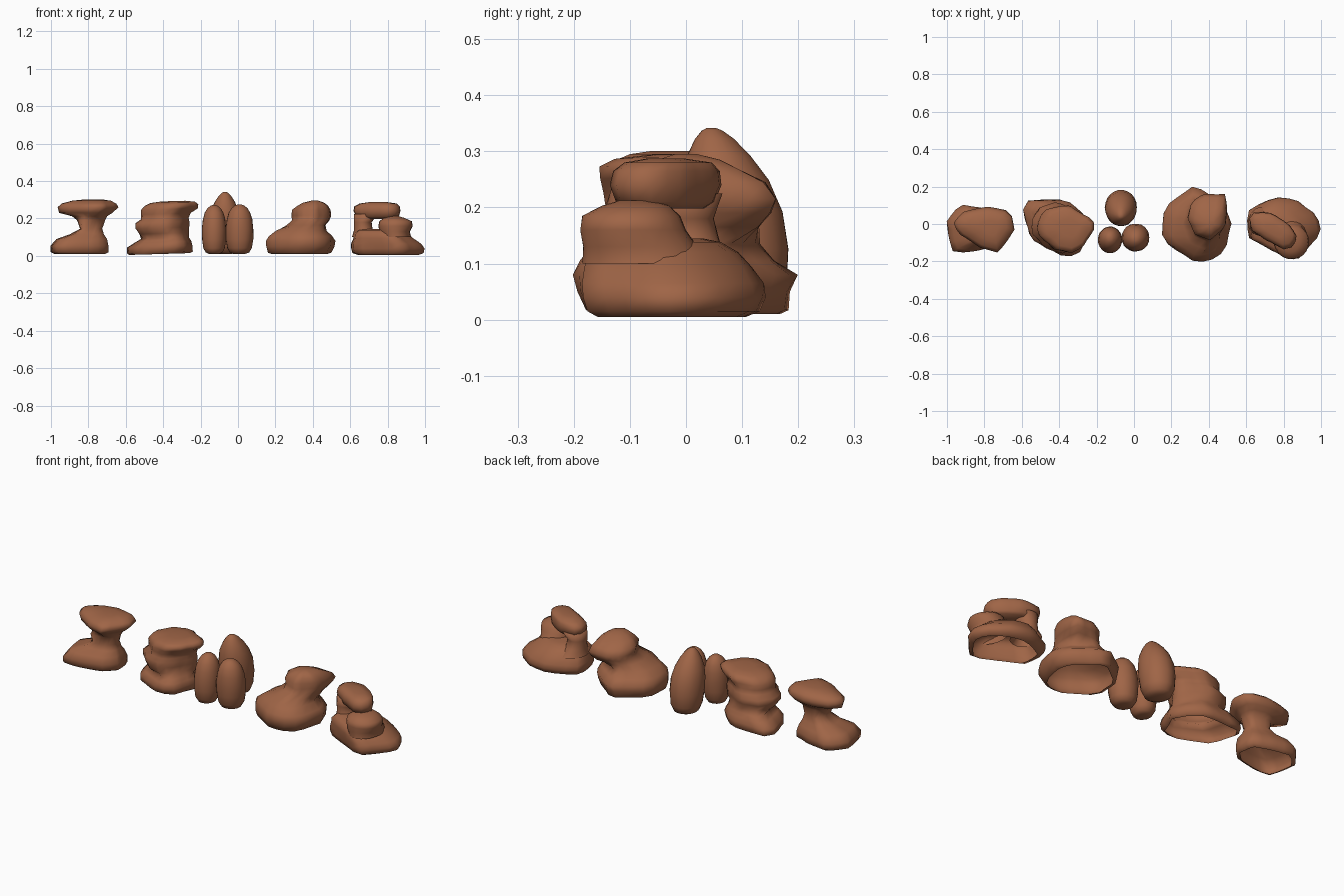
import bpy, bmesh, math, random
from mathutils import Vector

random.seed(4)
SIDES = 22

rock = bpy.data.materials.new("rock_brown")
rock.diffuse_color = (0.35, 0.13, 0.062, 1)


def outline(points):
    """Resample a polygon evenly by angle, scaled to its -1..1 bounding box."""
    xs, ys = [p[0] for p in points], [p[1] for p in points]
    c = Vector(((min(xs) + max(xs)) / 2, (min(ys) + max(ys)) / 2))
    h = Vector(((max(xs) - min(xs)) / 2, (max(ys) - min(ys)) / 2))
    pts = [Vector(((x - c.x) / h.x, (y - c.y) / h.y)) for x, y in points]
    out = []
    for i in range(SIDES):
        a = 2 * math.pi * i / SIDES
        d = Vector((math.cos(a), math.sin(a)))
        best = 0.0
        for p, q in zip(pts, pts[1:] + pts[:1]):
            e = q - p
            det = d.x * e.y - d.y * e.x
            if abs(det) < 1e-9:
                continue
            t = (p.x * e.y - p.y * e.x) / det
            s = (p.x * d.y - p.y * d.x) / det
            if t > 0 and -1e-6 <= s <= 1 + 1e-6:
                best = max(best, t)
        out.append(d * best)
    return out


ROUND = [Vector((math.cos(2 * math.pi * i / SIDES), math.sin(2 * math.pi * i / SIDES)))
         for i in range(SIDES)]


def stack(name, rings, low=ROUND, high=None, split=9.0, rough=0.015, tilt=(0, 0), hollow=False):
    """Loft rings (z, x0, x1, y0, y1); outline changes from low to high above split."""
    bm = bmesh.new()
    rows = []
    for z, x0, x1, y0, y1 in rings:
        shape = high if high and z > split else low
        cx, cy, rx, ry = (x0 + x1) / 2, (y0 + y1) / 2, (x1 - x0) / 2, (y1 - y0) / 2
        row = []
        for u in shape:
            k = 1 + random.uniform(-rough, rough)
            dx, dy = rx * u.x * k, ry * u.y * k
            row.append(bm.verts.new((cx + dx, cy + dy, z + tilt[0] * dx + tilt[1] * dy)))
        rows.append(row)
    for a, b in zip(rows, rows[1:]):
        for i in range(SIDES):
            j = (i + 1) % SIDES
            bm.faces.new((a[i], a[j], b[j], b[i]))
    if not hollow:
        bm.faces.new(rows[0][::-1])
    bm.faces.new(rows[-1])
    me = bpy.data.meshes.new(name)
    bm.to_mesh(me)
    bm.free()
    me.materials.append(rock)
    for f in me.polygons:
        f.use_smooth = True
    ob = bpy.data.objects.new(name, me)
    bpy.context.collection.objects.link(ob)
    return ob


# Mushroom rock: broad foot, thin neck, flat cap (open underneath)
foot = outline([(-1, .02), (-.93, .10), (-.8, .08), (-.70, .04), (-.69, -.06),
                (-.75, -.12), (-.9, -.15), (-.97, -.14), (-.99, -.08)])
cap = outline([(-.97, .0), (-.93, .06), (-.8, .095), (-.66, .07), (-.645, -.03),
               (-.73, -.145), (-.82, -.12), (-.93, -.05)])
stack("mushroom_rock", [
    (.01, -.98, -.71, -.13, .08), (.02, -1, -.69, -.15, .10), (.055, -1, -.69, -.155, .105),
    (.09, -.97, -.70, -.14, .085), (.115, -.90, -.715, -.10, .055), (.145, -.845, -.725, -.085, .04),
    (.19, -.86, -.71, -.09, .04), (.212, -.89, -.70, -.11, .055), (.23, -.96, -.67, -.135, .08),
    (.26, -.97, -.64, -.155, .095), (.28, -.95, -.65, -.135, .08), (.295, -.89, -.68, -.10, .06),
    (.301, -.83, -.72, -.06, .02)],
    foot, cap, .2, hollow=True)

# Layered rock: several ledges with shallow grooves (open underneath)
foot = outline([(-.59, .08), (-.57, .125), (-.36, .13), (-.28, .06), (-.24, -.02),
                (-.27, -.10), (-.30, -.17), (-.4, -.16), (-.55, -.08)])
cap = outline([(-.51, .0), (-.47, .07), (-.36, .10), (-.29, .06), (-.22, .02), (-.215, -.02),
               (-.28, -.12), (-.34, -.15), (-.42, -.13), (-.5, -.06)])
stack("layered_rock", [
    (.01, -.58, -.26, -.15, .11), (.018, -.595, -.245, -.165, .13), (.05, -.59, -.24, -.175, .13),
    (.075, -.55, -.25, -.165, .12), (.095, -.52, -.265, -.145, .105), (.12, -.53, -.26, -.15, .105),
    (.15, -.55, -.26, -.155, .115), (.18, -.55, -.255, -.16, .12), (.20, -.52, -.26, -.145, .105),
    (.225, -.52, -.25, -.145, .10), (.25, -.52, -.215, -.155, .105), (.272, -.50, -.21, -.155, .10),
    (.286, -.47, -.23, -.13, .08), (.293, -.41, -.28, -.07, .03)],
    foot, cap, .11, rough=.025, tilt=(.03, 0), hollow=True)

# Cluster of three upright boulders: (height, radius) profile, blunt or pointed
blunt = [(0, .4), (.03, .7), (.12, .9), (.3, 1), (.5, 1.02), (.7, .94), (.84, .78),
         (.93, .56), (.985, .3), (1, .12)]
pointed = [(0, .45), (.04, .75), (.15, .93), (.35, 1.02), (.55, 1), (.72, .86), (.85, .62),
           (.94, .38), (.985, .2), (1, .08)]
for name, profile, top, cx, cy, rx, ry, lean in [
        ("left_boulder", blunt, .272, -.128, -.087, .064, .07, .01),
        ("right_boulder", blunt, .275, .008, -.07, .073, .073, -.01),
        ("back_boulder", pointed, .342, -.07, .095, .084, .092, -.05)]:
    stack(name, [(.01 + (top - .01) * t, cx - rx * r, cx + rx * r,
                  cy + lean * t * t - ry * r, cy + lean * t * t + ry * r)
                 for t, r in profile])

# Sloped rock: wide ledge with a knob on top (open underneath)
foot = outline([(.155, -.06), (.165, .09), (.33, .21), (.41, .15), (.475, .10), (.52, .02),
                (.49, -.11), (.45, -.18), (.33, -.2), (.19, -.11)])
knob = outline([(.29, .04), (.31, .12), (.37, .16), (.485, .16), (.50, .09), (.49, -.01),
                (.41, -.08), (.33, -.05)])
stack("sloped_rock", [
    (.01, .18, .48, -.17, .18), (.017, .16, .50, -.185, .195), (.05, .15, .52, -.20, .20),
    (.08, .15, .525, -.205, .21), (.105, .165, .51, -.195, .17), (.135, .205, .475, -.17, .14),
    (.165, .26, .47, -.135, .13), (.19, .288, .49, -.10, .15), (.215, .288, .50, -.085, .16),
    (.245, .288, .495, -.085, .14), (.27, .32, .48, -.065, .09), (.285, .35, .46, -.05, .06),
    (.295, .39, .43, -.02, .02)],
    foot, knob, .14, hollow=True)

# Window rock: base, side bulge, thin column and a slab bridging the gap
foot = outline([(.61, .07), (.755, .145), (.87, .13), (.98, .05), (1, -.04), (.875, -.19),
                (.78, -.145), (.62, -.065)])
slab = outline([(.62, .03), (.65, .07), (.74, .06), (.83, .0), (.87, -.06), (.86, -.12),
                (.80, -.135), (.70, -.08), (.63, -.03)])
stack("window_rock_base", [
    (.005, .64, .97, -.17, .11), (.015, .61, .995, -.19, .135), (.04, .60, 1.0, -.20, .145),
    (.065, .60, .985, -.20, .14), (.095, .615, .94, -.195, .12), (.12, .62, .91, -.18, .095),
    (.138, .64, .88, -.15, .065), (.145, .70, .84, -.08, .03)], foot, hollow=True)
stack("window_rock_bulge", [
    (.10, .76, .925, -.185, .04), (.13, .755, .92, -.185, .02), (.16, .75, .935, -.19, .0),
    (.185, .755, .93, -.185, -.01), (.203, .78, .89, -.15, -.03), (.212, .81, .86, -.12, -.06)],
      hollow=True)
stack("window_rock_column", [
    (.10, .61, .755, -.08, .09), (.14, .62, .72, -.06, .06),
    (.18, .62, .715, -.06, .05), (.225, .62, .75, -.065, .065)], hollow=True)
stack("window_rock_slab", [
    (.198, .66, .84, -.09, .035), (.21, .63, .86, -.125, .055), (.24, .615, .87, -.135, .068),
    (.265, .62, .865, -.13, .065), (.28, .65, .85, -.11, .05), (.287, .70, .80, -.07, .0)], slab)
